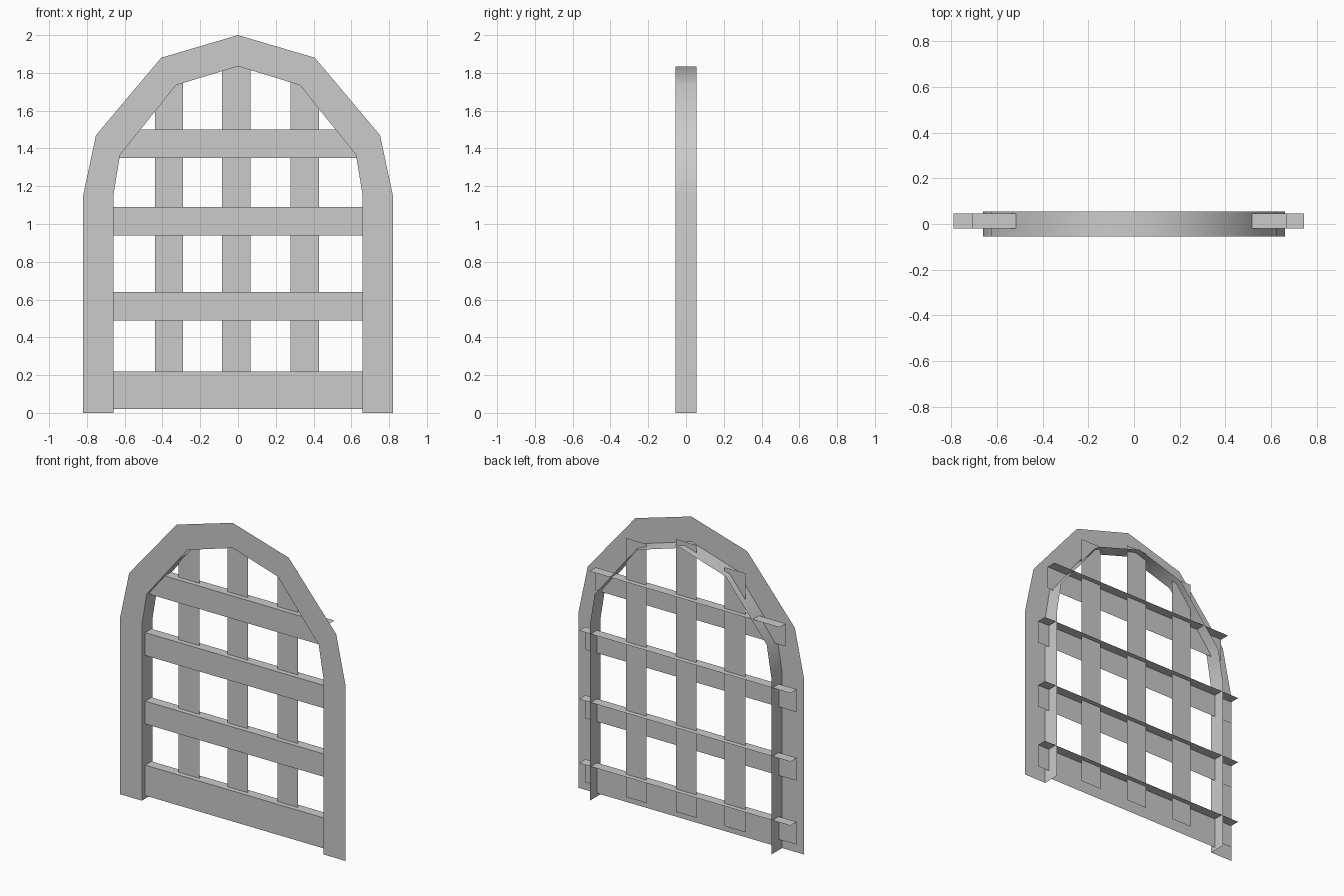
import bpy

cube = bpy.data.objects.get("Cube")
if cube:
    bpy.data.objects.remove(cube, do_unlink=True)

grey = bpy.data.materials.new("plain_grey")
grey.use_nodes = True
colour = (0.6, 0.6, 0.6, 1)
grey.diffuse_color = colour
grey.node_tree.nodes["Principled BSDF"].inputs["Base Color"].default_value = colour

FRONT, BACK = -0.055, 0.055        # depth of the arch
SLAT_FRONT, SLAT_BACK = -0.02, 0.045
BAR_Y = 0.0125


def add_part(name, verts, faces, smooth=False):
    mesh = bpy.data.meshes.new(name)
    mesh.from_pydata(verts, [], faces)
    mesh.materials.append(grey)
    for poly in mesh.polygons:
        poly.use_smooth = smooth
    mesh.update()
    part = bpy.data.objects.new(name, mesh)
    bpy.context.collection.objects.link(part)
    return part


def arch(half):
    """Mirror a half profile (last point at the apex) into a full arch."""
    return [(-x, z) for x, z in half] + half[-2::-1]


def at_depth(points, y):
    return [(x, y, z) for x, z in points]


outer = arch([(0.82, 0), (0.82, 1.15), (0.752, 1.47), (0.407, 1.88), (0, 2)])
inner = arch([(0.66, 0), (0.66, 1.15), (0.625, 1.365), (0.328, 1.735), (0, 1.835)])
n = len(outer)

# Flat arched face
add_part("arch_face", at_depth(outer, FRONT) + at_depth(inner, FRONT),
         [(i, n + i, n + i + 1, i + 1) for i in range(n - 1)])

# Rounded lining of the opening
add_part("arch_lining", at_depth(inner, FRONT) + at_depth(inner, BACK),
         [(i, n + i, n + i + 1, i + 1) for i in range(n - 1)], smooth=True)

# Horizontal slats: a front board with a ledge along its top
slats = [("bottom_slat", 0.22, -0.79, 0.745), ("lower_slat", 0.64, -0.79, 0.745),
         ("upper_slat", 1.09, -0.79, 0.745), ("top_slat", 1.5, -0.71, 0.67)]
for name, top, left, right in slats:
    low = top - 0.15
    board = [(left, top), (left, low), (right, low), (right, top)]
    if name == "bottom_slat":
        # Skirt reaching down between the legs
        board[2:2] = [(-0.66, low), (-0.66, 0.02), (0.66, 0.02), (0.66, low)]
    k = len(board)
    ledge = [(left, SLAT_BACK, top), (right, SLAT_BACK, top)]
    add_part(name, at_depth(board, SLAT_FRONT) + ledge,
             [tuple(range(k)), (0, k - 1, k + 1, k)])

# Flat vertical bars
bars = [("right_bar", -0.365, 1.77), ("middle_bar", -0.01, 1.86), ("left_bar", 0.353, 1.77)]
for name, x, top in bars:
    corners = [(x - 0.075, 0.07), (x + 0.075, 0.07), (x + 0.075, top), (x - 0.075, top)]
    add_part(name, at_depth(corners, BAR_Y), [(0, 1, 2, 3)])
